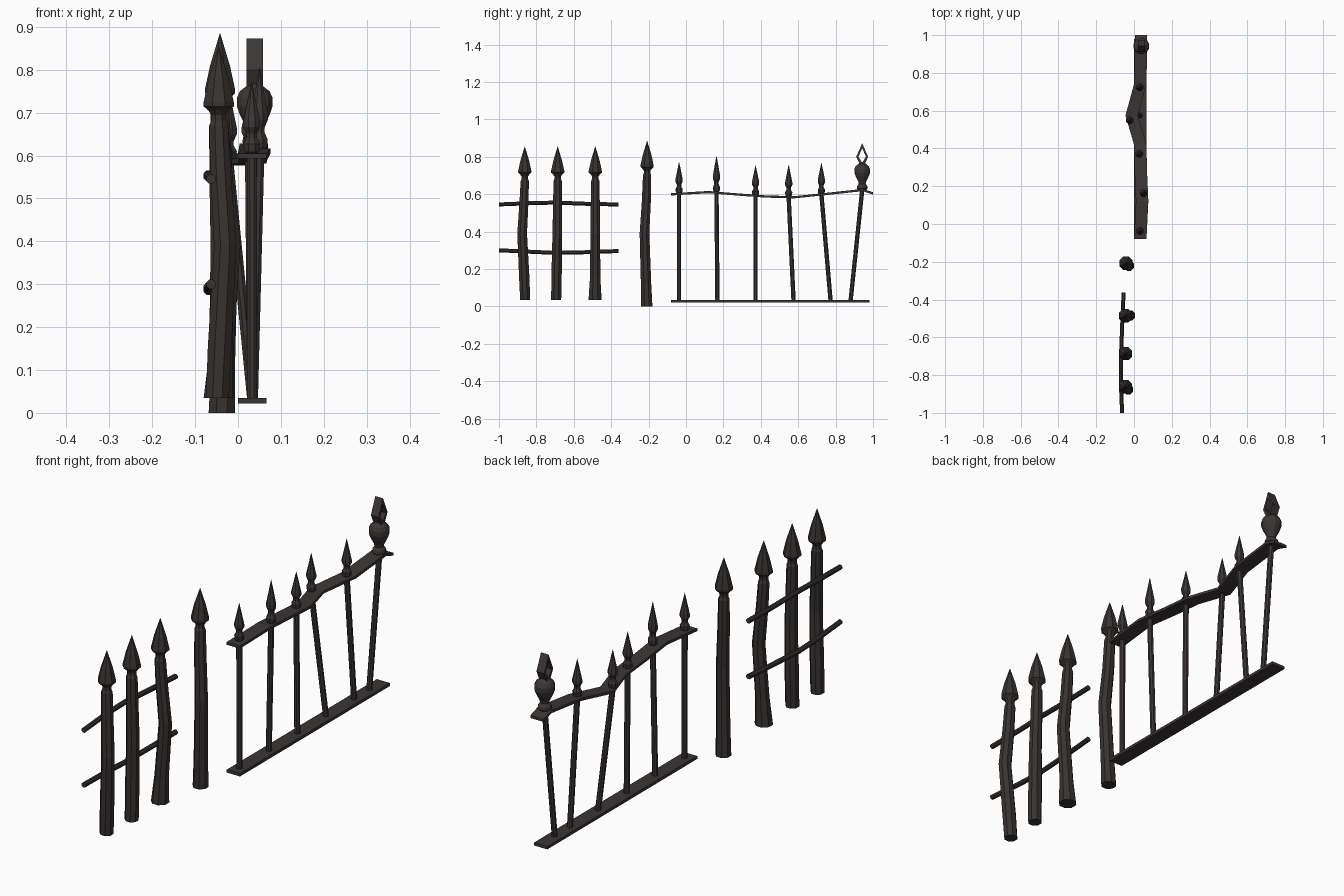
import bpy, bmesh, math


def material(name, rgb):
    m = bpy.data.materials.new(name)
    m.diffuse_color = (*rgb, 1)
    return m


iron = material("dark iron", (0.044, 0.037, 0.036))
wood = material("dark wood", (0.038, 0.033, 0.031))


def loft(name, rings, mat, closed=False):
    """Skin a list of equal-length point rings and cap the ends."""
    bm = bmesh.new()
    vs = [[bm.verts.new(p) for p in r] for r in rings]
    n = len(rings[0])
    pairs = list(zip(vs, vs[1:])) + ([(vs[-1], vs[0])] if closed else [])
    for a, b in pairs:
        for i in range(n):
            j = (i + 1) % n
            bm.faces.new((a[i], a[j], b[j], b[i]))
    if not closed:
        bm.faces.new(vs[0])
        bm.faces.new(vs[-1])
    bmesh.ops.remove_doubles(bm, verts=bm.verts, dist=1e-5)
    bmesh.ops.recalc_face_normals(bm, faces=bm.faces)
    me = bpy.data.meshes.new(name)
    bm.to_mesh(me)
    bm.free()
    me.materials.append(mat)
    ob = bpy.data.objects.new(name, me)
    bpy.context.collection.objects.link(ob)
    return ob


def ring(x, y, z, r, sides, along="z"):
    pts = []
    for i in range(sides):
        a = 2 * math.pi * (i + 0.5) / sides
        u, v = r * math.cos(a), r * math.sin(a)
        pts.append((x + u, y + v, z) if along == "z" else (x + u, y, z + v))
    return pts


def tube(name, path, mat, sides=8, along="z"):
    return loft(name, [ring(*p, sides, along) for p in path], mat)


# Crooked wooden posts with spear heads
# (x, y) base, mid and top; base z, apex z, base radius
posts = [
    ((-0.048, -0.860), (-0.030, -0.876), (-0.045, -0.862), 0.035, 0.855, 0.029),
    ((-0.040, -0.694), (-0.038, -0.688), (-0.045, -0.686), 0.035, 0.855, 0.029),
    ((-0.045, -0.486), (-0.020, -0.485), (-0.045, -0.485), 0.035, 0.855, 0.038),
    ((-0.038, -0.210), (-0.026, -0.222), (-0.042, -0.208), 0.000, 0.885, 0.033),
]
for k, (b, m, t, z0, z1, r) in enumerate(posts, 1):
    h = z1 - 0.185
    tube(f"wooden_post_{k}", [
        (*b, z0, r),
        (b[0] * 0.7 + m[0] * 0.3, b[1] * 0.7 + m[1] * 0.3, z0 + 0.12, 0.030),
        (*m, 0.39, 0.028),
        (t[0] * 0.7 + m[0] * 0.3, t[1] * 0.7 + m[1] * 0.3, 0.56, 0.026),
        (*t, h, 0.024), (*t, h + 0.012, 0.019)], wood)
    tube(f"post_head_{k}", [
        (*t, h + 0.008, 0.019), (*t, h + 0.025, 0.019),
        (*t, h + 0.035, 0.026), (*t, h + 0.045, 0.038),
        (*t, h + 0.055, 0.038), (*t, z1 - 0.075, 0.025),
        (*t, z1, 0.0005)], wood)

# Two bent cross rails of the wooden section
for name, zs in (("upper", (0.545, 0.552, 0.555, 0.548, 0.545)),
                 ("lower", (0.300, 0.292, 0.286, 0.290, 0.296))):
    tube(f"{name}_wooden_rail",
         [(x, y, z, 0.0115) for x, y, z in zip(
             (-0.063, -0.070, -0.069, -0.062, -0.055),
             (-1.0, -0.83, -0.70, -0.52, -0.362), zs)], wood, 8, "y")


# Iron base plate and warped top rail
def flat_bar(name, path, half_w, half_h):
    loft(name, [[(x - half_w, y, z - half_h), (x + half_w, y, z - half_h),
                 (x + half_w, y, z + half_h), (x - half_w, y, z + half_h)]
                for x, y, z in path], iron)


flat_bar("iron_base_plate", [(0.033, -0.08, 0.028), (0.033, 0.98, 0.028)], 0.033, 0.0065)
flat_bar("iron_top_rail", [
    (0.033, -0.08, 0.599), (0.043, 0.12, 0.611), (0.036, 0.28, 0.598),
    (0.033, 0.42, 0.588), (-0.012, 0.575, 0.583), (0.033, 0.74, 0.600),
    (0.037, 0.945, 0.622), (0.037, 1.0, 0.604)], 0.033, 0.006)

# Iron bars: bottom (x, y), top (x, y), rail height, apex height
bars = [
    ((0.033, -0.037), (0.032, -0.037), 0.602, 0.772),
    ((0.035, 0.168), (0.050, 0.163), 0.608, 0.805),
    ((0.033, 0.372), (0.028, 0.372), 0.590, 0.755),
    ((0.033, 0.575), (-0.022, 0.549), 0.584, 0.757),
    ((0.033, 0.773), (0.031, 0.724), 0.598, 0.768),
    ((0.033, 0.880), (0.040, 0.942), 0.622, None),
]
spike = [(0, 0.013), (0.06, 0.019), (0.15, 0.021), (0.23, 0.013), (0.29, 0.013),
         (0.38, 0.021), (0.46, 0.021), (0.75, 0.010), (1, 0.0005)]
for k, (b, t, zr, za) in enumerate(bars, 1):
    tube(f"iron_bar_{k}", [(*b, 0.03, 0.0125), (*t, zr, 0.0125)], iron)
    if za:
        tube(f"spike_finial_{k}", [(*t, zr + f * (za - zr), r) for f, r in spike], iron)

# Urn finial on the end bar
ux, uy = 0.039, 0.942
tube("urn_finial", [(ux, uy, z, r) for z, r in (
    (0.618, 0.018), (0.630, 0.030), (0.643, 0.028), (0.655, 0.019), (0.668, 0.022),
    (0.695, 0.036), (0.715, 0.043), (0.735, 0.043), (0.750, 0.036), (0.762, 0.020),
    (0.770, 0.014))], iron, 12)

# Open diamond crest on the urn
outer = [(0, 0.873), (0.014, 0.840), (0.032, 0.800), (0.012, 0.758),
         (-0.012, 0.758), (-0.032, 0.800), (-0.014, 0.840)]
inner = [(0, 0.846), (0.008, 0.828), (0.020, 0.800), (0.003, 0.772),
         (-0.003, 0.772), (-0.020, 0.800), (-0.008, 0.828)]
loft("diamond_crest", [
    [(ux - 0.019, uy + o[0], o[1]), (ux + 0.019, uy + o[0], o[1]),
     (ux + 0.019, uy + i[0], i[1]), (ux - 0.019, uy + i[0], i[1])]
    for o, i in zip(outer, inner)], iron, closed=True)
